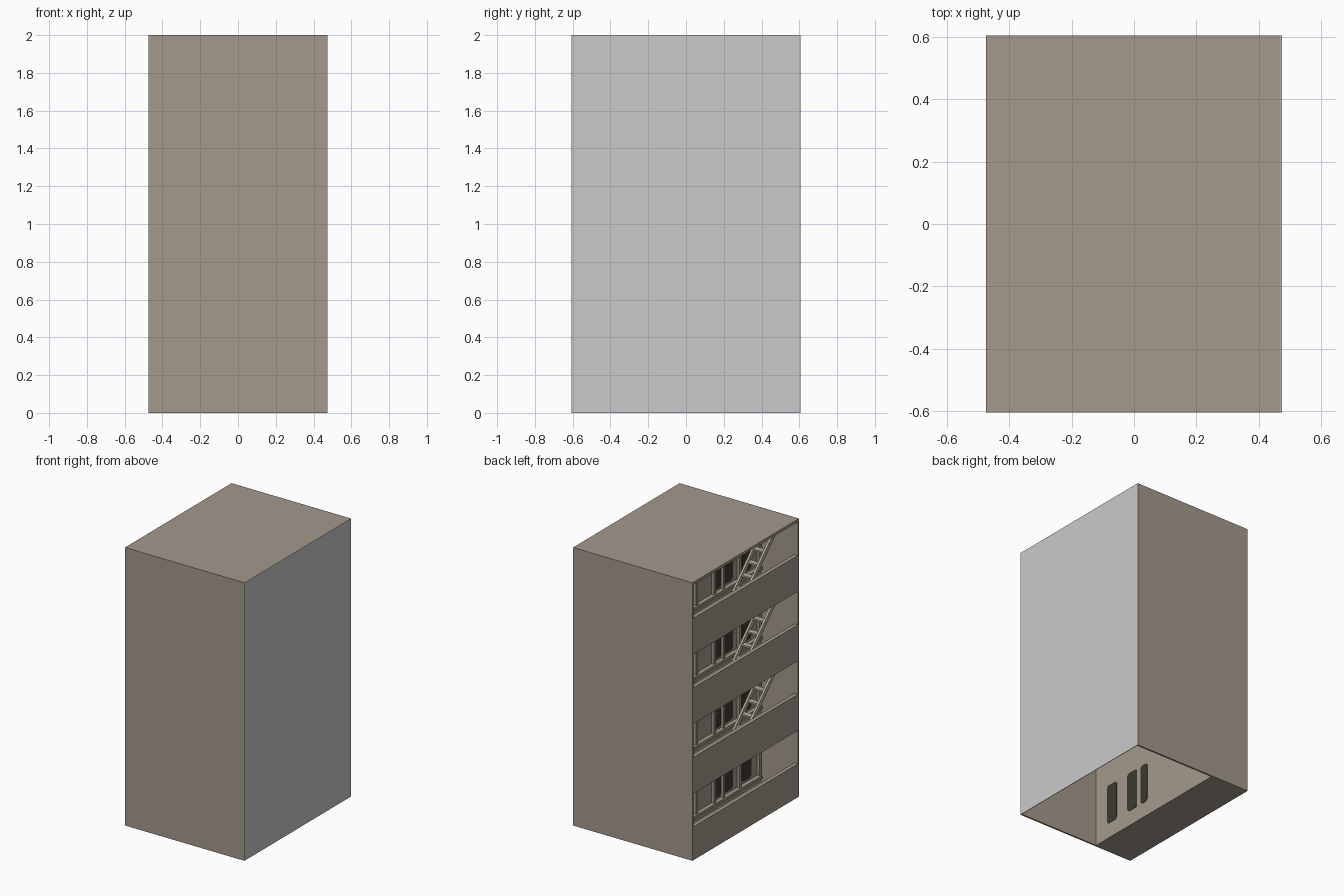
import bpy, bmesh

if "Cube" in bpy.data.objects:
    bpy.data.objects.remove(bpy.data.objects["Cube"])


def mat(name, rgb):
    m = bpy.data.materials.new(name)
    lin = [(c / 255 / 12.92) if c < 11 else ((c / 255 + 0.055) / 1.055) ** 2.4 for c in rgb]
    m.diffuse_color = (*lin, 1)
    m.use_nodes = True
    m.node_tree.nodes["Principled BSDF"].inputs["Base Color"].default_value = m.diffuse_color
    return m


BEIGE = mat("beige plaster", (164, 153, 140))
GREY = mat("light grey", (202, 202, 202))
DARK = mat("dark olive glass", (60, 58, 46))
PALE = mat("pale metal", (184, 177, 160))


def prism(name, profile, x0, x1, m):
    """Extrude a (y, z) profile along x."""
    bm = bmesh.new()
    f = bm.faces.new([bm.verts.new((x0, y, z)) for y, z in profile])
    ext = bmesh.ops.extrude_face_region(bm, geom=[f])["geom"]
    bmesh.ops.translate(bm, vec=(x1 - x0, 0, 0),
                        verts=[v for v in ext if isinstance(v, bmesh.types.BMVert)])
    bmesh.ops.recalc_face_normals(bm, faces=bm.faces)
    me = bpy.data.meshes.new(name)
    bm.to_mesh(me)
    bm.free()
    me.materials.append(m)
    ob = bpy.data.objects.new(name, me)
    bpy.context.collection.objects.link(ob)
    return ob


def box(name, x0, x1, y0, y1, z0, z1, m=BEIGE):
    return prism(name, [(y0, z0), (y1, z0), (y1, z1), (y0, z1)], x0, x1, m)


X, Y, T = 0.475, 0.605, 0.012      # half sizes and shell thickness
WALL = -0.18                       # recessed facade wall
STOREY, SLAB, RAIL = 0.5, 0.02, 0.24

# Outer shell, open underneath
box("front_wall", -X, X - 0.004, -Y, -Y + T, 0, 2)
box("back_wall", -X, X - 0.004, Y - T, Y, 0, 2)
box("right_wall", X - 0.004, X, -Y, Y, 0, 2, GREY)
box("roof", -X, X - 0.004, -Y + T, Y - T, 2 - SLAB, 2)
box("facade_wall", WALL, WALL + 0.01, -Y + T, Y - T, 0, 2 - SLAB)

for n in range(4):
    z = n * STOREY
    low = max(z - SLAB, 0)
    yi = Y - T
    # Gallery floor and parapet with a slim cap inside
    box(f"gallery_floor_{n}", -X + 0.02, WALL, -yi, yi, low, low + SLAB)
    box(f"parapet_{n}", -X, -X + 0.02, -yi, yi, low, z + RAIL - 0.012)
    box(f"parapet_cap_{n}", -X, -X + 0.028, -yi, yi, z + RAIL - 0.012, z + RAIL)

    # Window band: base step, sill, lintel and mullions
    box(f"base_step_{n}", WALL - 0.025, WALL, -yi, yi, z, z + 0.03)
    box(f"window_sill_{n}", WALL - 0.03, WALL, -0.57, 0.56, z + 0.075, z + 0.095)
    box(f"window_lintel_{n}", WALL - 0.02, WALL, -0.57, 0.56, z + 0.42, z + 0.44)
    for i, y in enumerate((-0.56, -0.335, -0.15, -0.045, 0.16, 0.36, 0.55)):
        box(f"mullion_{n}_{i}", WALL - 0.02, WALL, y - 0.01, y + 0.01,
            z + 0.095, z + 0.42)

    # Dark panes with cut corners
    for i, (a, b) in enumerate(((-0.48, -0.38), (-0.27, -0.17), (-0.135, -0.065))):
        c, z0, z1 = 0.015, z + 0.11, z + 0.40
        prism(f"pane_{n}_{i}",
              [(a + c, z0), (b - c, z0), (b, z0 + c), (b, z1 - c),
               (b - c, z1), (a + c, z1), (a, z1 - c), (a, z0 + c)],
              WALL - 0.004, WALL + 0.012, DARK)

    # Open stair on each upper floor, climbing towards the front
    if n:
        rise, y0 = STOREY - SLAB, 0.0
        for side, x in (("outer", -0.40), ("inner", -0.31)):
            prism(f"stair_stringer_{side}_{n}",
                  [(y0 + 0.02, z), (y0 - 0.025, z), (y0 - 0.025 - rise, z + rise),
                   (y0 + 0.02 - rise, z + rise)], x, x + 0.015, PALE)
        for i in range(1, 7):
            h = i * 0.068
            box(f"stair_tread_{n}_{i}", -0.385, -0.31, y0 - h - 0.022, y0 - h + 0.018,
                z + h - 0.006, z + h + 0.006, PALE)
